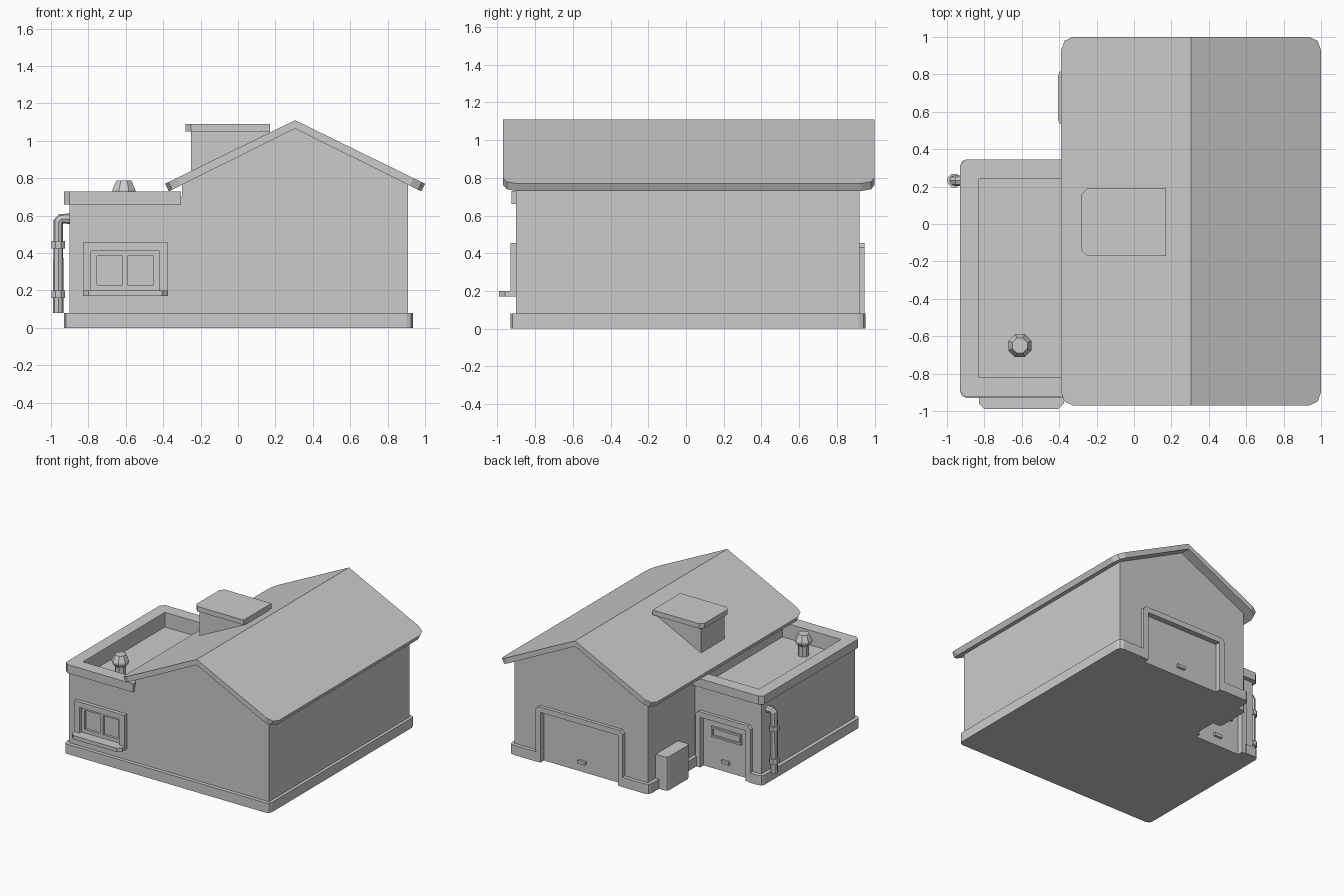
import bpy, bmesh, math

if "Cube" in bpy.data.objects:
    bpy.data.objects.remove(bpy.data.objects["Cube"])


def finish(name, bm):
    bmesh.ops.recalc_face_normals(bm, faces=bm.faces[:])
    me = bpy.data.meshes.new(name)
    bm.to_mesh(me)
    bm.free()
    ob = bpy.data.objects.new(name, me)
    bpy.context.collection.objects.link(ob)
    return ob


def prism(name, pts, axis, a, b, bevel=0, seg=2, pick=None):
    """Extrude a 2D outline along y (x,z points) or z (x,y points)."""
    bm = bmesh.new()
    put = (lambda p, t: (p[0], t, p[1])) if axis == 'y' else (lambda p, t: (p[0], p[1], t))
    face = bm.faces.new([bm.verts.new(put(p, a)) for p in pts])
    ext = bmesh.ops.extrude_face_region(bm, geom=[face])['geom']
    for v in ext:
        if isinstance(v, bmesh.types.BMVert):
            v.co[1 if axis == 'y' else 2] = b
    if bevel:
        pick = pick or (lambda u, v: abs(u.z - v.z) > 1e-4 and abs(u.x - v.x) + abs(u.y - v.y) < 1e-4)
        edges = [e for e in bm.edges if pick(e.verts[0].co, e.verts[1].co)]
        bmesh.ops.bevel(bm, geom=edges, offset=bevel, segments=seg, profile=0.5, affect='EDGES')
    return finish(name, bm)


def box(name, x0, x1, y0, y1, z0, z1, **kw):
    return prism(name, [(x0, y0), (x1, y0), (x1, y1), (x0, y1)], 'z', z0, z1, **kw)


def cut(ob, *dims):
    cutter = box("cutter", *dims)
    cutter.hide_render = True
    mod = ob.modifiers.new("cut", 'BOOLEAN')
    mod.operation, mod.solver, mod.object = 'DIFFERENCE', 'EXACT', cutter
    bpy.context.view_layer.objects.active = ob
    bpy.ops.object.modifier_apply(modifier=mod.name)
    bpy.data.objects.remove(cutter)


def lathe(name, profile, x, y, sides=8):
    bm = bmesh.new()
    rings = []
    for r, z in profile:
        rings.append([bm.verts.new((x + r * math.cos(math.tau * (i + .5) / sides),
                                    y + r * math.sin(math.tau * (i + .5) / sides), z))
                      for i in range(sides)])
    for lo, hi in zip(rings, rings[1:]):
        for i in range(sides):
            j = (i + 1) % sides
            bm.faces.new((lo[i], lo[j], hi[j], hi[i]))
    bm.faces.new(rings[0])
    bm.faces.new(rings[-1])
    return finish(name, bm)


# Walls: gabled main house and flat-roofed wing
main = prism("main_walls", [(-.30, .02), (.91, .02), (.91, .78), (.305, 1.08), (-.30, .78)], 'y', -.90, .92)
wing = box("wing_walls", -.90, -.29, -.90, .31, .02, .70)

# L-shaped plinth
plinth = prism("plinth", [(-.93, -.93), (.935, -.93), (.935, .95), (-.33, .95), (-.33, .345), (-.93, .345)],
               'z', 0, .08, bevel=.035)

# Parapet and sunken wing roof
parapet = box("wing_parapet", -.93, -.305, -.925, .345, .66, .73, bevel=.03, seg=1,
              pick=lambda u, v: abs(u.z - v.z) > .01 and u.x < -.9)
for ob in (wing, parapet):
    cut(ob, -.83, -.20, -.82, .24, .61, .9)

# Gabled roof with rounded eave corners
prism("main_roof", [(-.39, .77), (.305, 1.11), (1.0, .77), (.98, .73), (.305, 1.065), (-.37, .73)],
      'y', -.97, 1.0, bevel=.07,
      pick=lambda u, v: abs(u.y - v.y) < 1e-4 and max(u.z, v.z) < .8)

# Dormer box on the roof slope
box("dormer", -.25, .17, -.14, .16, .84, 1.06)
box("dormer_cap", -.28, .17, -.17, .19, 1.05, 1.09, bevel=.03, seg=1,
    pick=lambda u, v: abs(u.z - v.z) > .01 and u.x < -.2)


# Recessed doors with surrounds and handles
def door(name, x0, x1, wall, face_y, top=.455, w=.045, c=.025):
    for ob in (wall, plinth):
        cut(ob, x0 + .01, x1 - .01, face_y - .02, face_y + .2, -.1, top - .01)
    plinth_fill = box(name + "_panel", x0 + .01, x1 - .01, face_y - .04, face_y - .018, 0, top - .01)
    prism(name + "_surround",
          [(x0, 0), (x0, top - c), (x0 + c, top), (x1 - c, top), (x1, top - c), (x1, 0),
           (x1 - w, 0), (x1 - w, top - w), (x0 + w, top - w), (x0 + w, 0)],
          'y', face_y - .03, face_y + .027)
    m = (x0 + x1) / 2
    box(name + "_handle", m - .035, m + .035, face_y - .03, face_y + .002, .07, .095)


door("garage_door", -.09, .70, main, .92)
door("side_door", -.82, -.32, wing, .31)
slot = box("side_door_window", -.71, -.44, .27, .307, .26, .345)
cut(slot, -.695, -.455, .293, .4, .275, .33)

# Front window with two panes and a sill
cut(wing, -.80, -.40, -1, -.87, .19, .43)
frame = box("window_frame", -.83, -.375, -.93, -.87, .17, .455)
cut(frame, -.785, -.42, -1, -.8, .20, .41)
sash = box("window_sash", -.80, -.40, -.905, -.86, .19, .43)
for x in (-.755, -.59):
    cut(sash, x, x + .137, -1, -.885, .23, .385)
box("window_sill", -.83, -.375, -.99, -.90, .17, .20, bevel=.03, seg=1,
    pick=lambda u, v: abs(u.z - v.z) > .01 and u.y < -.95)

# Utility box beside the main house
box("utility_box", -.405, -.29, .53, .82, 0, .275, bevel=.025,
    pick=lambda u, v: abs(u.z - v.z) > .01 and u.x < -.4)

# Roof vent
lathe("roof_vent", [(.042, .60), (.042, .69), (.067, .725), (.067, .738), (.043, .787)], -.61, -.65)

# Downpipe with elbow and collars
cu = bpy.data.curves.new("downpipe", 'CURVE')
cu.dimensions, cu.bevel_depth, cu.bevel_resolution, cu.use_fill_caps = '3D', .028, 2, True
path = [(-.88, .583), (-.945, .583), (-.961, .567), (-.961, .08)]
sp = cu.splines.new('POLY')
sp.points.add(len(path) - 1)
for p, (x, z) in zip(sp.points, path):
    p.co = (x, .232, z, 1)
sp.use_smooth = False
bpy.context.collection.objects.link(bpy.data.objects.new("downpipe", cu))
for z in (.16, .425):
    lathe("pipe_collar", [(.039, z), (.039, z + .04)], -.961, .232)
